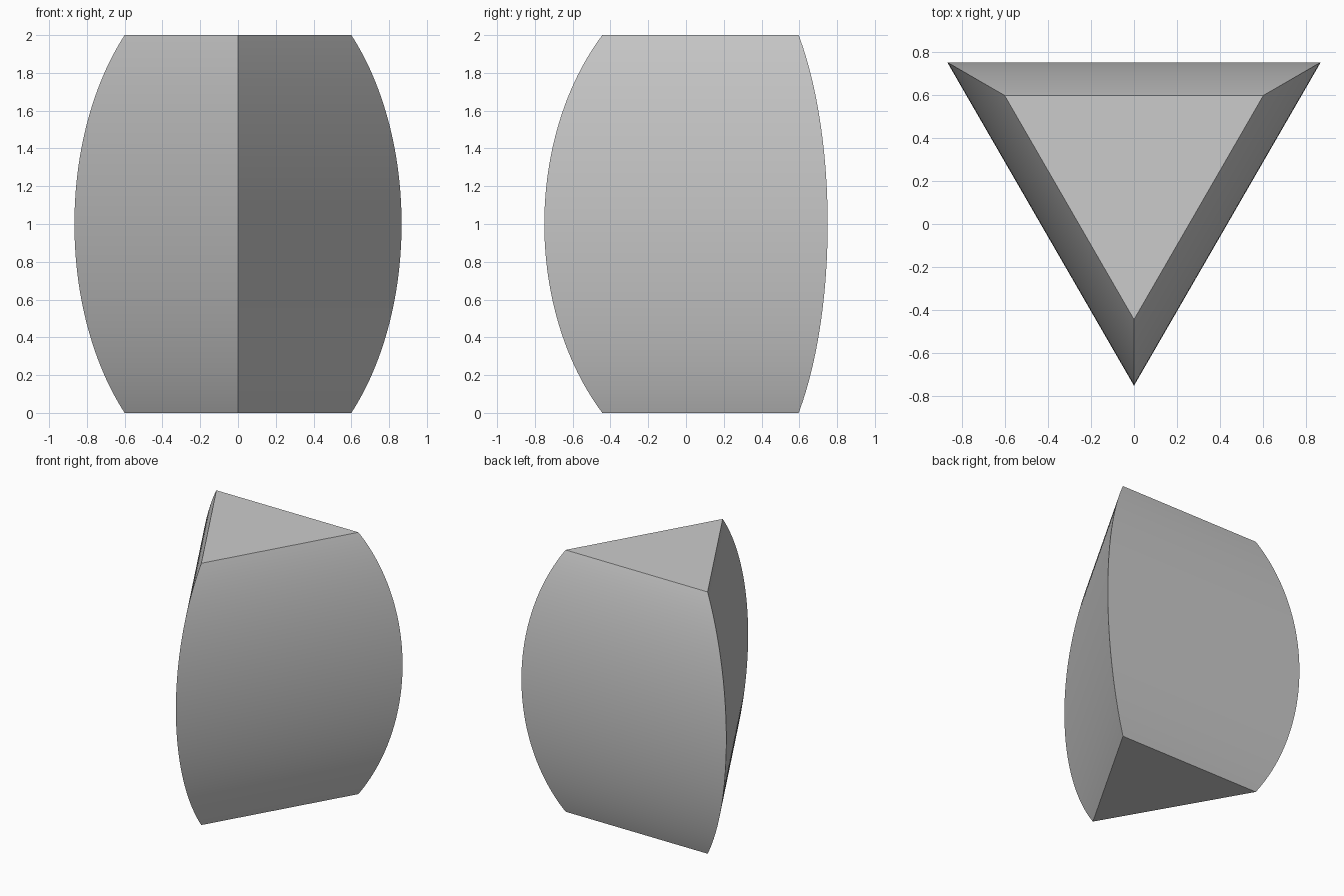
import bpy, bmesh, math

if "Cube" in bpy.data.objects:
    bpy.data.objects.remove(bpy.data.objects["Cube"])

CENTRE_Y = 0.25     # triangle centroid, so the bounds are centred on y
END = 0.693         # corner radius at top and bottom (1.0 at mid height)
RINGS = 64

bm = bmesh.new()

# Stack of triangular sections, bulging outward at mid height
rings = []
for i in range(RINGS + 1):
    t = 2 * i / RINGS - 1
    r = math.sqrt(1 - (1 - END ** 2) * t * t)
    ring = []
    for k in range(3):
        a = math.radians(-90 + 120 * k)
        ring.append(bm.verts.new((r * math.cos(a), CENTRE_Y + r * math.sin(a), t + 1)))
    rings.append(ring)

# Curved sides
for lo, hi in zip(rings, rings[1:]):
    for k in range(3):
        n = (k + 1) % 3
        bm.faces.new((lo[k], lo[n], hi[n], hi[k]))

# Flat ends
bm.faces.new(rings[0][::-1])
bm.faces.new(rings[-1])

mesh = bpy.data.meshes.new("triangular_barrel")
bm.to_mesh(mesh)
bm.free()
body = bpy.data.objects.new("triangular_barrel", mesh)
bpy.context.collection.objects.link(body)

# Smooth the curved sides and keep the corner edges sharp
bpy.context.view_layer.objects.active = body
body.select_set(True)
bpy.ops.object.shade_smooth_by_angle(angle=math.radians(15))
